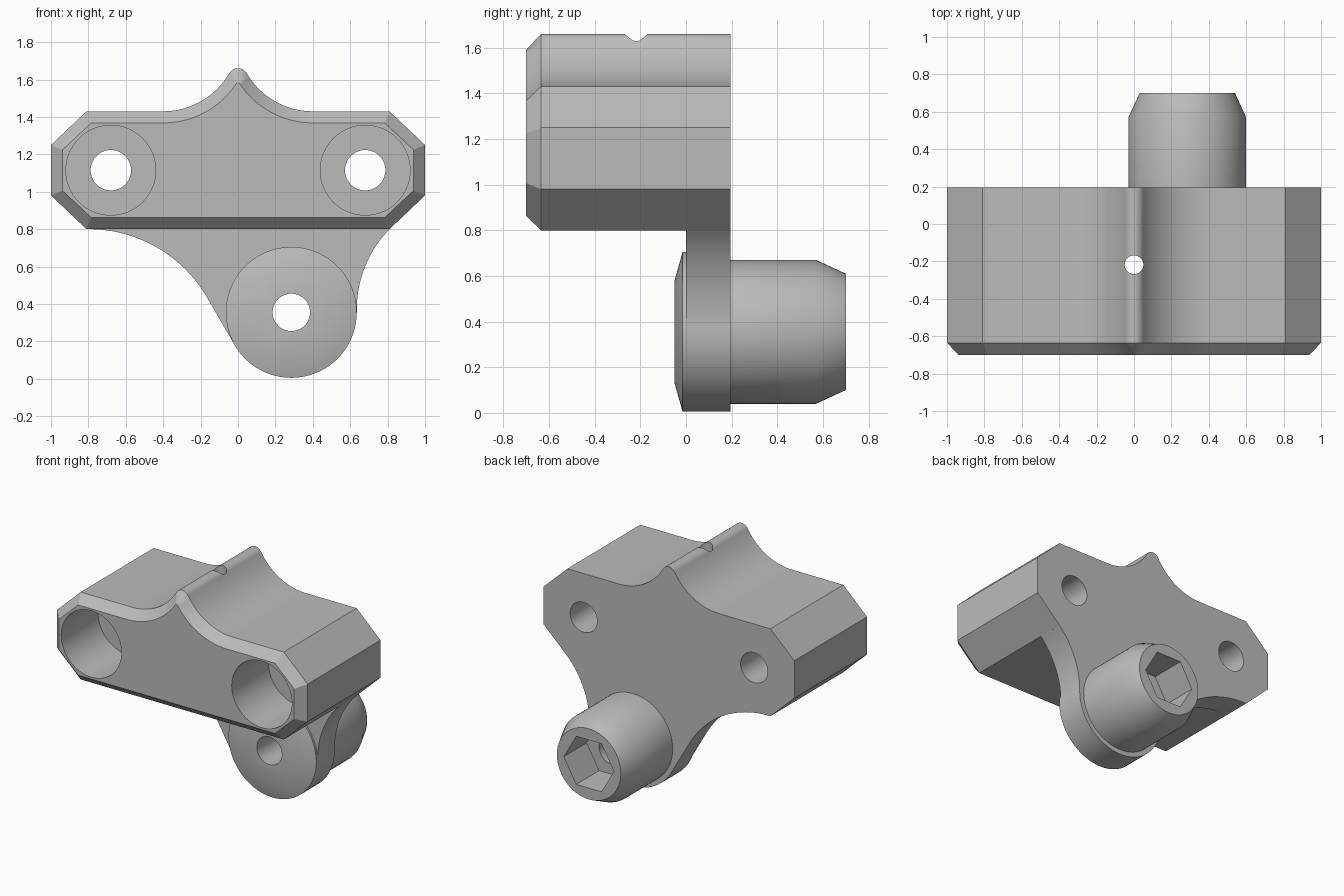
import bpy
import bmesh
from math import sin, cos, pi, radians, sqrt, asin

cube = bpy.data.objects.get("Cube")
if cube:
    bpy.data.objects.remove(cube, do_unlink=True)

grey = bpy.data.materials.new("plain grey")
grey.use_nodes = True
grey.diffuse_color = (0.5, 0.5, 0.5, 1)
grey.node_tree.nodes["Principled BSDF"].inputs["Base Color"].default_value = (0.5, 0.5, 0.5, 1)


def loft(name, rings):
    """Solid skinned through (y, [(x, z), ...]) rings with capped ends."""
    bm = bmesh.new()
    loops = [[bm.verts.new((x, y, z)) for x, z in pts] for y, pts in rings]
    n = len(loops[0])
    for a, b in zip(loops, loops[1:]):
        for i in range(n):
            j = (i + 1) % n
            bm.faces.new((a[i], a[j], b[j], b[i]))
    bm.faces.new(loops[0])
    bm.faces.new(loops[-1])
    bmesh.ops.remove_doubles(bm, verts=bm.verts, dist=1e-5)
    bmesh.ops.recalc_face_normals(bm, faces=bm.faces)
    mesh = bpy.data.meshes.new(name)
    bm.to_mesh(mesh)
    bm.free()
    mesh.materials.append(grey)
    obj = bpy.data.objects.new(name, mesh)
    bpy.context.collection.objects.link(obj)
    return obj


def arc(cx, cz, r, start, end, n):
    """Points on an arc, angles in radians from +x towards +z."""
    steps = [start + (end - start) * i / n for i in range(n + 1)]
    return [(cx + r * cos(t), cz + r * sin(t)) for t in steps]


def circle(cx, cz, r, n=72):
    return arc(cx, cz, r, 0, 2 * pi, n)[:-1]


def combine(target, other, operation):
    mod = target.modifiers.new(operation, 'BOOLEAN')
    mod.operation = operation
    mod.solver = 'EXACT'
    mod.object = other
    bpy.context.view_layer.objects.active = target
    bpy.ops.object.modifier_apply(modifier=mod.name)
    bpy.data.objects.remove(other, do_unlink=True)


# Body outline, inset by d; the rounded ridge shrinks to a point when inset
RIDGE, FILLET, FILLET_X = 0.055, 0.408, 0.4


def body_outline(d):
    k = d * 0.414
    r = FILLET + d
    top = asin(FILLET_X / (FILLET + max(RIDGE, d)))
    half = [(0.81 - k, 0.80 + d), (1 - d, 0.98 + k), (1 - d, 1.25 - k), (0.81 - k, 1.43 - d)]
    half += arc(FILLET_X, 1.43 + FILLET, r, -pi / 2, -pi / 2 - top, 20)
    if d < RIDGE:
        half += arc(0, 1.605, RIDGE - d, pi / 2 - top, pi / 2, 8)[1:]
    else:
        half += [half[-1]] * 8
    half[-1] = (0, half[-1][1])
    return half + [(-x, z) for x, z in reversed(half[:-1])]


BACK, FRONT = 0.195, -0.70
body = loft("bracket_body", [(BACK, body_outline(0)), (-0.635, body_outline(0)),
                             (FRONT, body_outline(0.062))])

# Hanging lug web with swept sides
BX, BZ, BR = 0.285, 0.355, 0.35
web = [(-0.7, 0.9)]
web += arc(-0.8, 0.066, 0.734, pi / 2, radians(30), 24)
web += [(BX + BR * cos(radians(210)), BZ + BR * sin(radians(210))), (BX, BZ)]
web += [(BX + BR, BZ)]
web += arc(1.251, 0.37, 0.616, pi, pi - asin(0.43 / 0.616), 20)
web += [(0.7, 0.9)]
lug = loft("lug_web", [(0, web), (BACK, web)])
combine(body, lug, 'UNION')

# Stepped round boss and rear spigot
steps = [(-0.05, 0.225), (-0.015, BR), (BACK, BR), (BACK, 0.315), (0.57, 0.315), (0.70, 0.255)]
boss = loft("boss", [(y, circle(BX, BZ, r)) for y, r in steps])
combine(body, boss, 'UNION')


def drill(cx, cz, r, y0, y1, n=64):
    pts = circle(cx, cz, r, n)
    combine(body, loft("cutter", [(y0, pts), (y1, pts)]), 'DIFFERENCE')


# Counterbored mounting holes
for side in (-1, 1):
    drill(side * 0.68, 1.115, 0.24, -0.8, -0.28)
    drill(side * 0.68, 1.115, 0.108, -0.5, 0.4)

# Boss hole with hexagonal rear socket
drill(BX, BZ, 0.1, -0.2, 0.6)
drill(BX, BZ, 0.2, 0.44, 0.9, 6)

# Vertical pin hole through the ridge
pin = loft("cutter", [(-1, circle(0, 0, 0.05, 40)), (1, circle(0, 0, 0.05, 40))])
pin.rotation_euler = (pi / 2, 0, 0)
pin.location = (0, -0.218, 1.2)
bpy.context.view_layer.update()
combine(body, pin, 'DIFFERENCE')

# Smooth curved walls, keep machined edges crisp
bpy.ops.object.select_all(action='DESELECT')
body.select_set(True)
bpy.context.view_layer.objects.active = body
bpy.ops.object.shade_smooth_by_angle(angle=radians(30))
